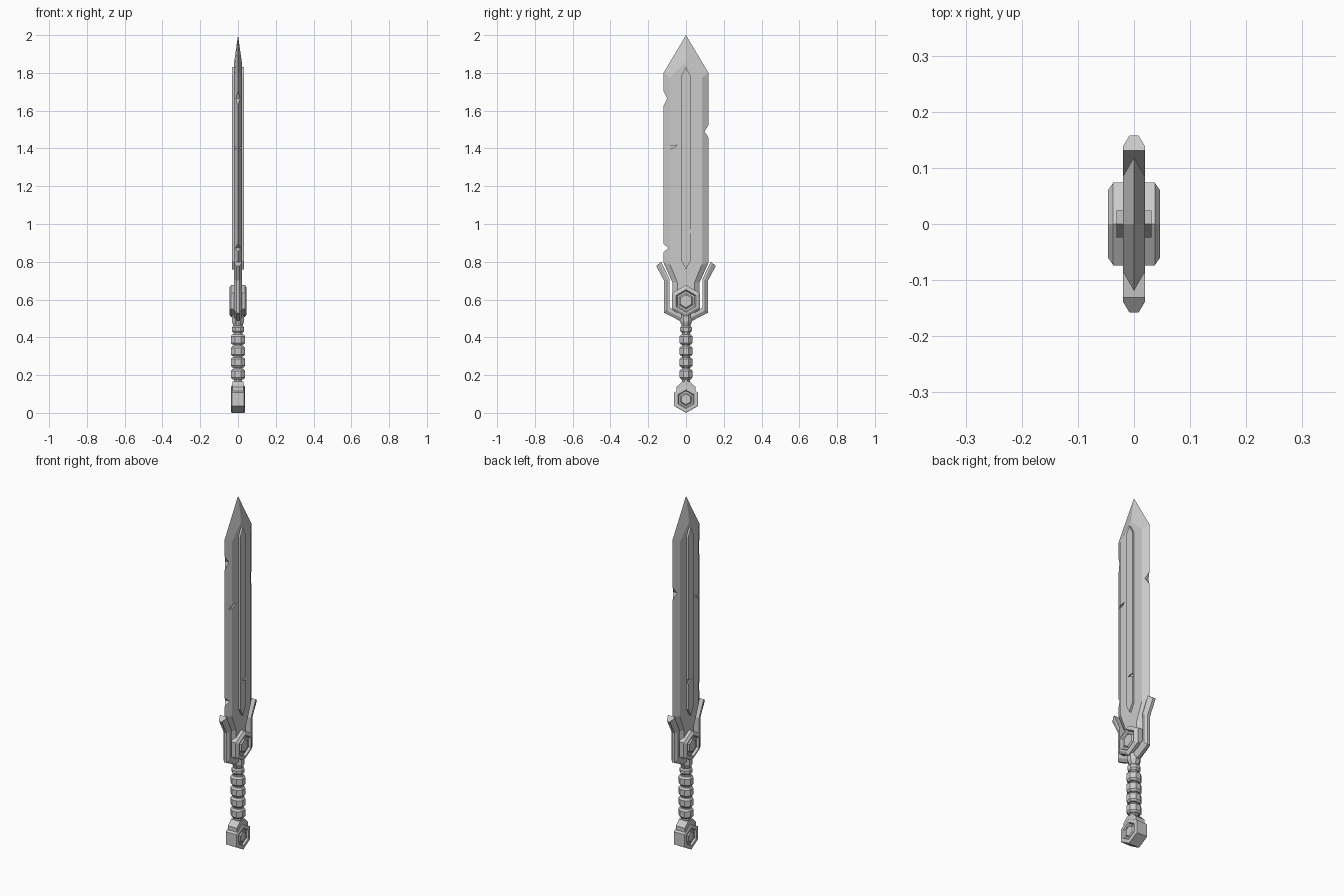
import bpy, bmesh
from math import sin, cos, pi, radians
from mathutils import Vector, Matrix

if "Cube" in bpy.data.objects:
    bpy.data.objects.remove(bpy.data.objects["Cube"])


def loft(name, rings):
    """Join rings of 3D points into a closed solid with flat end caps."""
    bm = bmesh.new()
    vs = [[bm.verts.new(p) for p in r] for r in rings]
    n = len(rings[0])
    for a, b in zip(vs, vs[1:]):
        for i in range(n):
            j = (i + 1) % n
            bm.faces.new((a[i], a[j], b[j], b[i]))
    bm.faces.new(vs[0])
    bm.faces.new(vs[-1])
    bmesh.ops.recalc_face_normals(bm, faces=bm.faces)
    me = bpy.data.meshes.new(name)
    bm.to_mesh(me)
    bm.free()
    ob = bpy.data.objects.new(name, me)
    bpy.context.collection.objects.link(ob)
    return ob


def mirror_y(half):
    """Close a half outline of (y, z) points that may start or end on y = 0."""
    return half + [(-y, z) for y, z in reversed(half) if y > 0]


def at_x(x, outline):
    return [(x, y, z) for y, z in outline]


def hex_stack(name, zc, profile):
    """Hexagonal turned part along x, mirrored; profile is (x, radius)."""
    full = [(-x, r) for x, r in profile] + [(x, r) for x, r in reversed(profile)]
    return loft(name, [[(x, r * sin(i * pi / 3), zc + r * cos(i * pi / 3))
                        for i in range(6)] for x, r in full])


# blade: sharp outer outline, raised flat on both sides
edge = mirror_y([(0, 2.0), (.119, 1.80), (.119, .795), (.072, .69), (.072, .53)])
flat = mirror_y([(0, 1.86), (.084, 1.775), (.084, .785), (.045, .69), (.045, .53)])
blade = loft("blade", [at_x(-.02, flat), at_x(0, edge), at_x(.02, flat)])

# raised centre rib
rib_outline = mirror_y([(0, 1.83), (.024, 1.785), (.024, .805), (0, .76)])
rib = loft("blade_rib", [at_x(-.031, rib_outline), at_x(.031, rib_outline)])

# guard: swept prongs with chamfered outer edge
inner = [(.088, .56), (.05, .53), (0, .53)]
outer_half = [(0, .47), (.028, .485), (.116, .53), (.116, .70), (.158, .778),
              (.131, .80), (.088, .71)] + inner
top_half = [(0, .495), (.024, .503), (.100, .542), (.100, .705), (.138, .794),
            (.131, .80), (.088, .71)] + inner


def loop(half):
    return half + [(-y, z) for y, z in reversed(half[1:-1])]


guard = loft("guard", [at_x(-.02, loop(top_half)), at_x(-.008, loop(outer_half)),
                       at_x(.008, loop(outer_half)), at_x(.02, loop(top_half))])

# hexagonal guard boss and pommel, each with a recessed ring and a gem
hex_stack("guard_boss", .592, [(.042, .034), (.034, .042), (.034, .053),
                               (.046, .060), (.046, .070), (.037, .085)])
hex_stack("pommel", .072, [(.033, .028), (.026, .034), (.026, .043),
                           (.036, .049), (.036, .066), (.033, .072)])
cap = mirror_y([(.022, .165), (.034, .152), (.050, .138), (.050, .10)])
loft("pommel_cap", [at_x(-.028, cap), at_x(.028, cap)])


# grip: octagonal stack of wrapped bands
def octagon(z, hx, hy):
    c = .4
    return [(sx * hx * a, sy * hy * b, z) for sx, sy, a, b in
            [(1, -1, 1, c), (1, 1, 1, c), (1, 1, c, 1), (-1, 1, c, 1),
             (-1, 1, 1, c), (-1, -1, 1, c), (-1, -1, c, 1), (1, -1, c, 1)]]


loft("grip_core", [octagon(.12, .022, .02), octagon(.50, .024, .022)])
for i, z0 in enumerate((.178, .240, .300, .361)):
    loft(f"grip_band_{i + 1}", [octagon(z0, .030, .026), octagon(z0 + .01, .038, .034),
                                octagon(z0 + .044, .038, .034), octagon(z0 + .054, .030, .026)])
loft("grip_collar", [octagon(.425, .026, .024), octagon(.434, .032, .031),
                     octagon(.452, .032, .031), octagon(.46, .026, .024)])
loft("grip_top", [octagon(.46, .024, .022), octagon(.485, .032, .032), octagon(.52, .032, .032)])


# battle damage: wedges cut out of the blade edge, rib and guard
def chip(target, pts, x0=-.1, x1=.1):
    cutter = loft("chip_cutter", [at_x(x0, pts), at_x(x1, pts)])
    cutter.hide_render = True
    mod = target.modifiers.new("chip", 'BOOLEAN')
    mod.operation, mod.object, mod.solver = 'DIFFERENCE', cutter, 'EXACT'
    bpy.context.view_layer.objects.active = target
    bpy.ops.object.modifier_apply(modifier=mod.name)
    bpy.data.objects.remove(cutter)


chip(blade, [(-.13, 1.725), (-.100, 1.665), (-.13, 1.60)])
chip(blade, [(.13, 1.54), (.098, 1.49), (.13, 1.44)])
chip(blade, [(-.13, .905), (-.094, .873), (-.13, .84)])
scratch = [(-.11, 1.395), (-.085, 1.413), (-.045, 1.418), (-.07, 1.400)]
nick = [(-.012, .966), (.03, .974), (.03, .950)]
for s in (-1, 1):
    chip(blade, scratch, s * .011, s * .05)
    chip(rib, nick, s * .024, s * .05)
